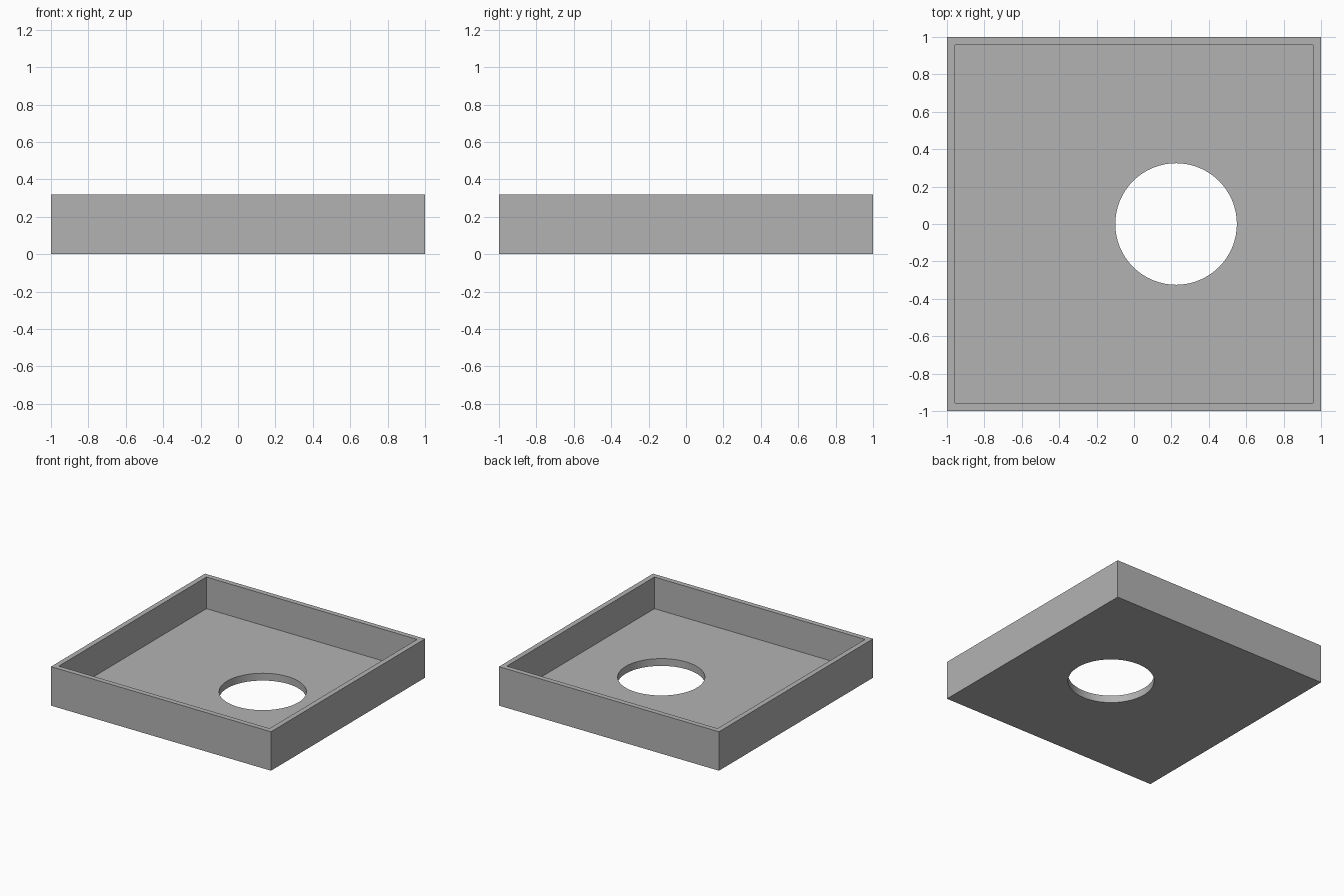
import bpy
import bmesh
import math

cube = bpy.data.objects.get("Cube")
if cube:
    bpy.data.objects.remove(cube, do_unlink=True)

SIZE, HEIGHT = 2.0, 0.32
WALL, FLOOR = 0.06, 0.06
HOLE_X, HOLE_RADIUS = 0.225, 0.325

# Single grey finish
grey = bpy.data.materials.new("plain_grey")
grey.use_nodes = True
colour = (0.45, 0.45, 0.45, 1)
grey.diffuse_color = colour
grey.node_tree.nodes["Principled BSDF"].inputs["Base Color"].default_value = colour

# Square tray: a box whose top is inset and pushed down to the floor
bm = bmesh.new()
bmesh.ops.create_cube(bm, size=1)
bmesh.ops.scale(bm, vec=(SIZE, SIZE, HEIGHT), verts=bm.verts)
bmesh.ops.translate(bm, vec=(0, 0, HEIGHT / 2), verts=bm.verts)
top = max(bm.faces, key=lambda f: f.calc_center_median().z)
bmesh.ops.inset_region(bm, faces=[top], thickness=WALL)
pocket = bmesh.ops.extrude_face_region(bm, geom=[top])
floor_verts = [g for g in pocket["geom"] if isinstance(g, bmesh.types.BMVert)]
bmesh.ops.translate(bm, vec=(0, 0, FLOOR - HEIGHT), verts=floor_verts)
if top.is_valid:
    bmesh.ops.delete(bm, geom=[top], context="FACES_ONLY")
bmesh.ops.recalc_face_normals(bm, faces=bm.faces)
mesh = bpy.data.meshes.new("tray")
bm.to_mesh(mesh)
bm.free()
mesh.materials.append(grey)
tray = bpy.data.objects.new("tray", mesh)
bpy.context.collection.objects.link(tray)

# Round opening through the floor, offset towards the left side
bpy.ops.mesh.primitive_cylinder_add(vertices=64, radius=HOLE_RADIUS, depth=0.2,
                                    location=(HOLE_X, 0, FLOOR / 2))
cutter = bpy.context.object
cutter.name = "hole_cutter"
cutter.data.materials.append(grey)
cut = tray.modifiers.new("floor_hole", "BOOLEAN")
cut.operation = "DIFFERENCE"
cut.solver = "EXACT"
cut.object = cutter

# Apply the cut and drop the helper
bpy.ops.object.select_all(action="DESELECT")
tray.select_set(True)
bpy.context.view_layer.objects.active = tray
bpy.ops.object.modifier_apply(modifier=cut.name)
bpy.data.objects.remove(cutter, do_unlink=True)
bpy.ops.object.shade_smooth_by_angle(angle=math.radians(30))
